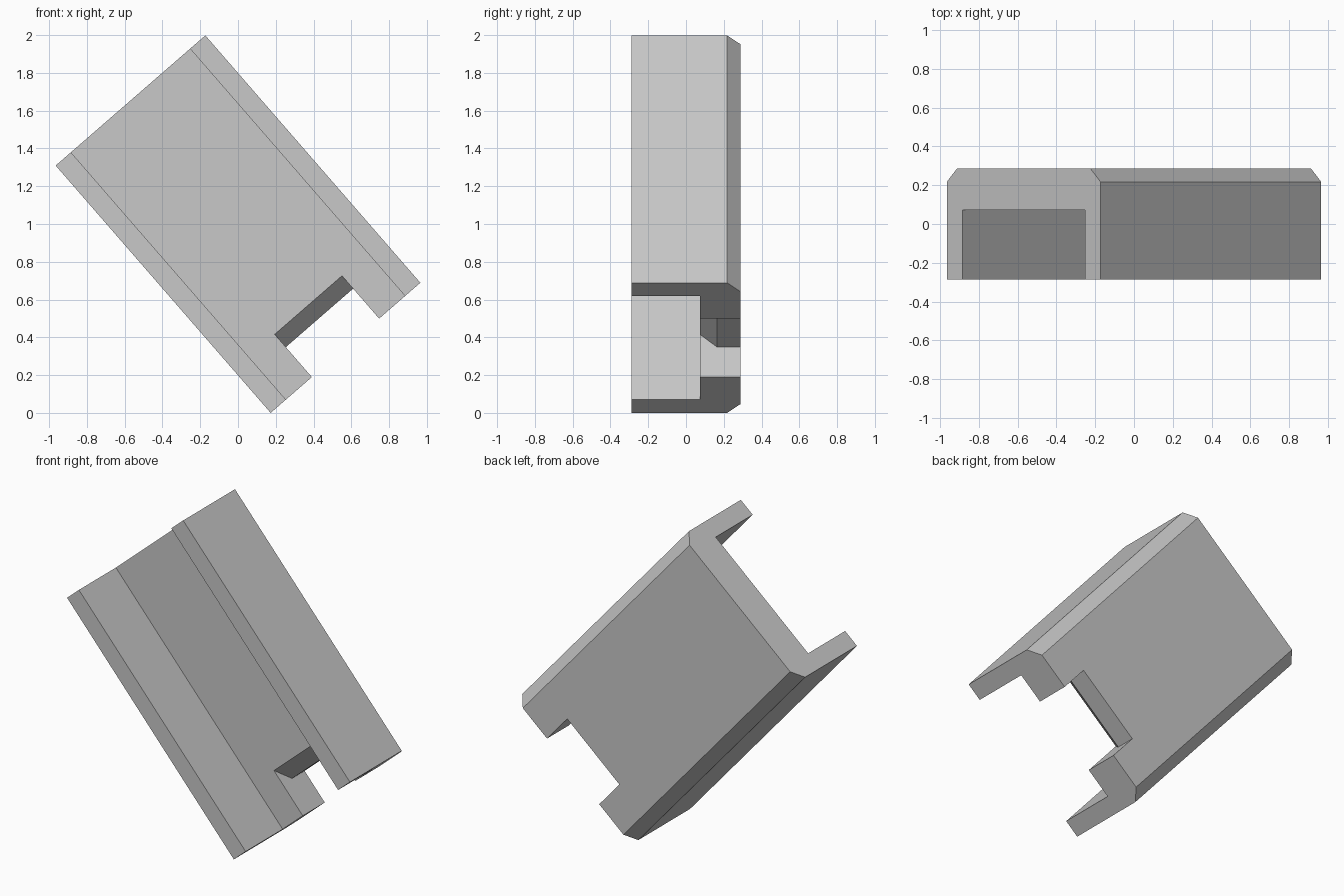
import bpy
import bmesh
import math
from mathutils import Matrix, Vector

if "Cube" in bpy.data.objects:
    bpy.data.objects.remove(bpy.data.objects["Cube"], do_unlink=True)

WIDTH, LENGTH, DEPTH = 1.05, 1.735, 0.575
WALL, FLOOR_Y, CHAMFER = 0.107, 0.073, 0.07
TILT = math.radians(41)
hw, hl, hd = WIDTH / 2, LENGTH / 2, DEPTH / 2

grey = bpy.data.materials.new("light_grey")
grey.use_nodes = True
colour = (0.58, 0.58, 0.58, 1)
grey.diffuse_color = colour
grey.node_tree.nodes["Principled BSDF"].inputs["Base Color"].default_value = colour


def prism(name, points, sweep):
    """Extrude a closed outline along the sweep vector."""
    bm = bmesh.new()
    face = bm.faces.new([bm.verts.new(p) for p in points])
    new = bmesh.ops.extrude_face_region(bm, geom=[face])["geom"]
    verts = [v for v in new if isinstance(v, bmesh.types.BMVert)]
    bmesh.ops.translate(bm, verts=verts, vec=Vector(sweep))
    bmesh.ops.recalc_face_normals(bm, faces=bm.faces)
    mesh = bpy.data.meshes.new(name)
    bm.to_mesh(mesh)
    bm.free()
    obj = bpy.data.objects.new(name, mesh)
    bpy.context.collection.objects.link(obj)
    mesh.materials.append(grey)
    return obj


# U-shaped channel, open to the front, chamfered along its back edges
half = [(hw - WALL, FLOOR_Y), (hw - WALL, -hd), (hw, -hd),
        (hw, hd - CHAMFER), (hw - CHAMFER, hd)]
outline = half + [(-x, y) for x, y in reversed(half)]
channel = prism("channel_body", [(x, y, -hl) for x, y in outline], (0, 0, LENGTH))

# Notch in the lower end of the back plate, with a sloped inner edge
notch_half, shallow, deep = 0.236, 0.21, 0.30
slope = (deep - shallow) / (0.165 - FLOOR_Y)
front_y = FLOOR_Y - 0.05
side = [(front_y, -hl - 0.1), (hd + 0.1, -hl - 0.1), (hd + 0.1, -hl + shallow),
        (0.165, -hl + shallow), (front_y, -hl + deep + 0.05 * slope)]
cutter = prism("notch_cutter", [(-notch_half, y, z) for y, z in side],
               (2 * notch_half, 0, 0))
cutter.hide_render = True

cut = channel.modifiers.new("notch", 'BOOLEAN')
cut.operation = 'DIFFERENCE'
cut.solver = 'EXACT'
cut.object = cutter
bpy.context.view_layer.update()
bpy.context.view_layer.objects.active = channel
channel.select_set(True)
bpy.ops.object.modifier_apply(modifier=cut.name)
bpy.data.objects.remove(cutter, do_unlink=True)

# Lean the channel and stand its lowest corner on the ground
channel.data.transform(Matrix.Rotation(-TILT, 4, 'Y'))
lowest = min(v.co.z for v in channel.data.vertices)
channel.data.transform(Matrix.Translation((0, 0, -lowest)))
